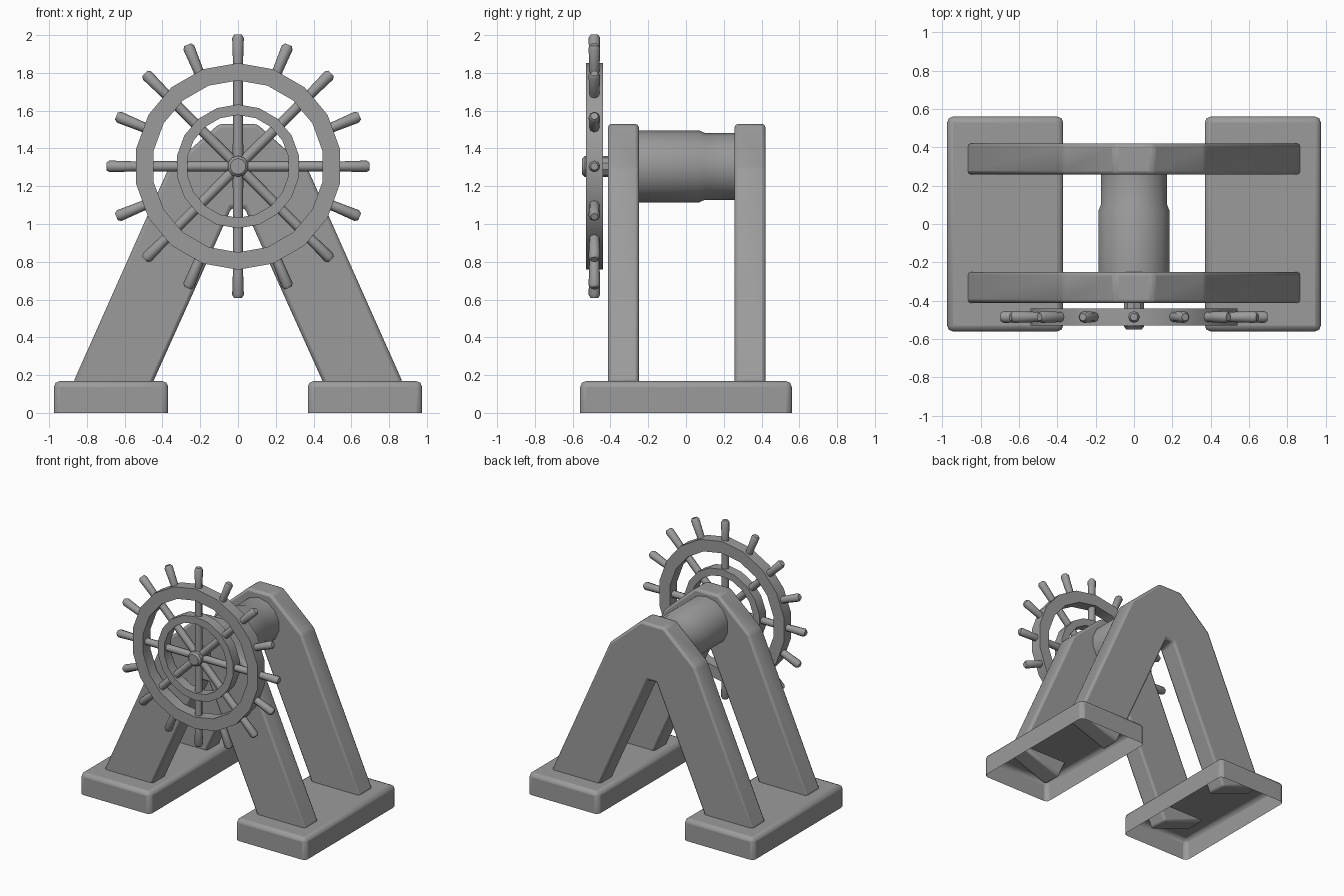
import bpy, bmesh
from math import sin, cos, pi, radians
from mathutils import Matrix, Vector

cube = bpy.data.objects.get("Cube")
if cube:
    bpy.data.objects.remove(cube, do_unlink=True)

grey = bpy.data.materials.new("plain grey")
grey.use_nodes = True
colour = (0.33, 0.33, 0.33, 1)
grey.diffuse_color = colour
grey.node_tree.nodes["Principled BSDF"].inputs["Base Color"].default_value = colour

AXLE_Z = 1.305
WHEEL_Y = -0.485
AXLE = Matrix.Translation((0, 0, AXLE_Z)) @ Matrix.Rotation(pi / 2, 4, 'X')


def finish(name, bm, matrix=Matrix(), bevel=0, segments=2, angle=35):
    """Turn a bmesh into a shaded, optionally bevelled object."""
    bmesh.ops.recalc_face_normals(bm, faces=bm.faces)
    mesh = bpy.data.meshes.new(name)
    bm.to_mesh(mesh)
    bm.free()
    mesh.transform(matrix)
    mesh.materials.append(grey)
    obj = bpy.data.objects.new(name, mesh)
    bpy.context.collection.objects.link(obj)
    if bevel:
        mod = obj.modifiers.new("Bevel", 'BEVEL')
        mod.width = bevel
        mod.segments = segments
        mod.limit_method = 'ANGLE'
        mod.angle_limit = radians(20)
    bpy.ops.object.select_all(action='DESELECT')
    obj.select_set(True)
    bpy.context.view_layer.objects.active = obj
    bpy.ops.object.shade_smooth_by_angle(angle=radians(angle))
    return obj


def lathe(name, profile, sides, matrix, ring=False, angle=35):
    """Spin a (radius, height) profile round local z; ring closes the profile."""
    bm = bmesh.new()
    loops = [[bm.verts.new((r * sin(2 * pi * i / sides), r * cos(2 * pi * i / sides), h))
              for i in range(sides)] for r, h in profile]
    pairs = list(zip(loops, loops[1:]))
    if ring:
        pairs.append((loops[-1], loops[0]))
    else:
        bm.faces.new(loops[0])
        bm.faces.new(loops[-1])
    for a, b in pairs:
        for i in range(sides):
            j = (i + 1) % sides
            bm.faces.new((a[i], a[j], b[j], b[i]))
    return finish(name, bm, matrix, angle=angle)


# Hollow feet, open underneath
for side, label in ((1, "left"), (-1, "right")):
    bm = bmesh.new()
    bmesh.ops.create_cube(bm, size=1)
    bmesh.ops.scale(bm, vec=(0.605, 1.12, 0.168), verts=bm.verts)
    bmesh.ops.translate(bm, vec=(side * 0.672, 0, 0.084), verts=bm.verts)
    bottom = [f for f in bm.faces if all(v.co.z < 0.01 for v in f.verts)]
    bmesh.ops.delete(bm, geom=bottom, context='FACES')
    finish(label + "_foot", bm, bevel=0.03)

# A-shaped frames, half outline mirrored across x
half = [(0.1, 1.53), (0.37, 1.29), (0.873, 0.16), (0.51, 0.03), (0.035, 1.085)]
outline = half + [(-x, z) for x, z in reversed(half)]
for label, y0, y1 in (("front", -0.413, -0.25), ("back", 0.258, 0.42)):
    bm = bmesh.new()
    face = bm.faces.new([bm.verts.new((x, y0, z)) for x, z in outline])
    out = bmesh.ops.extrude_face_region(bm, geom=[face])
    moved = [v for v in out["geom"] if isinstance(v, bmesh.types.BMVert)]
    bmesh.ops.translate(bm, vec=(0, y1 - y0, 0), verts=moved)
    finish(label + "_frame", bm, bevel=0.018)

# Stepped drum between the frames
lathe("drum", [(0.177, -0.28), (0.177, -0.1), (0.19, -0.07), (0.19, 0.27)], 14, AXLE)

# Axle with a chamfered hub nose
lathe("axle_hub", [(0.056, 0.3), (0.056, 0.535), (0.042, 0.55)], 10, AXLE)

# Wheel rings
wheel = AXLE @ Matrix.Translation((0, 0, -WHEEL_Y))
for label, outer, inner, depth in (("outer_rim", 0.547, 0.455, 0.045),
                                   ("inner_rim", 0.328, 0.272, 0.04)):
    lathe(label, [(outer, -depth), (outer, depth), (inner, depth), (inner, -depth)],
          18, wheel, ring=True)

# Full spokes alternate with short rim handles
for i in range(16):
    start = 0.0 if i % 2 == 0 else 0.48
    place = (Matrix.Translation((0, WHEEL_Y, AXLE_Z))
             @ Matrix.Rotation(i * pi / 8, 4, 'Y'))
    name = ("spoke_" if i % 2 == 0 else "handle_") + str(i // 2 + 1)
    lathe(name, [(0.028, start), (0.027, 0.56), (0.031, 0.68), (0.02, 0.697)],
          8, place, angle=50)
